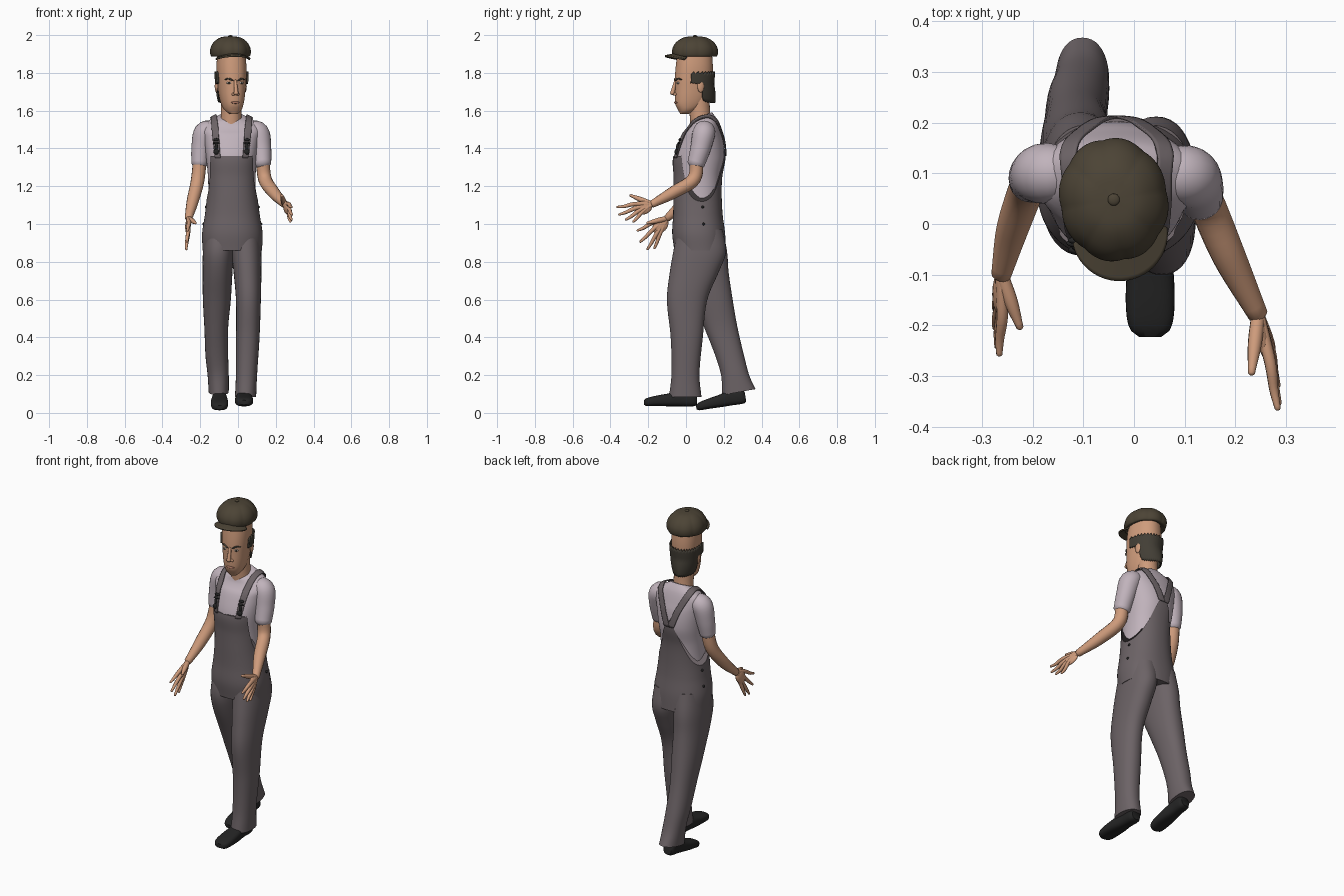
import bpy, bmesh
from math import sin, cos, pi, radians, copysign
from mathutils import Vector, Matrix
from mathutils.bvhtree import BVHTree

if "Cube" in bpy.data.objects:
    bpy.data.objects.remove(bpy.data.objects["Cube"])


def material(name, r, g, b):
    m = bpy.data.materials.new(name)
    m.use_nodes = True
    m.diffuse_color = (r, g, b, 1)
    m.node_tree.nodes["Principled BSDF"].inputs["Base Color"].default_value = (r, g, b, 1)
    return m


DENIM = material("grey overalls", .15, .125, .133)
SHIRT = material("pale lilac shirt", .53, .45, .50)
SKIN = material("skin", .62, .33, .20)
LIP = material("lips", .42, .19, .13)
HAIR = material("dark hair", .055, .048, .036)
CAP = material("brown cap", .072, .057, .036)
BLACK = material("black leather", .018, .018, .018)
WHITE = material("eye white", .6, .55, .5)


def finish(name, bm, mat, matrix=None):
    bmesh.ops.recalc_face_normals(bm, faces=bm.faces)
    me = bpy.data.meshes.new(name)
    bm.to_mesh(me)
    bm.free()
    me.materials.append(mat)
    for p in me.polygons:
        p.use_smooth = True
    me.set_sharp_from_angle(angle=radians(50))
    ob = bpy.data.objects.new(name, me)
    bpy.context.collection.objects.link(ob)
    if matrix:
        ob.matrix_world = matrix
    return ob


def grid(name, f, m, n, mat, wrap=True, caps=True, matrix=None, thick=0):
    """Skin a function f(u, v), with u around and v along."""
    bm = bmesh.new()
    cols = m if wrap else m + 1
    rows = [[bm.verts.new(f(i / m, j / n)) for i in range(cols)] for j in range(n + 1)]
    for a, b in zip(rows, rows[1:]):
        for i in range(m):
            k = (i + 1) % cols
            bm.faces.new((a[i], a[k], b[k], b[i]))
    if wrap and caps:
        bm.faces.new(rows[0])
        bm.faces.new(rows[-1])
    ob = finish(name, bm, mat, matrix)
    if thick:
        s = ob.modifiers.new("thickness", "SOLIDIFY")
        s.thickness, s.offset = thick, 0
    return ob


def at(rows, z):
    """Smooth value of the rows (key, values...) at key z."""
    i = 0
    while i < len(rows) - 2 and z > rows[i + 1][0]:
        i += 1
    a, b = rows[i], rows[i + 1]
    p, q = rows[max(i - 1, 0)], rows[min(i + 2, len(rows) - 1)]
    h = b[0] - a[0]
    t = min(max((z - a[0]) / h, 0), 1)
    out = []
    for k in range(1, len(a)):
        s0 = (b[k] - p[k]) / (b[0] - p[0]) * h
        s1 = (q[k] - a[k]) / (q[0] - a[0]) * h
        out.append(a[k] * (1 + 2 * t) * (1 - t) ** 2 + s0 * t * (1 - t) ** 2
                   + b[k] * t * t * (3 - 2 * t) + s1 * t * t * (t - 1))
    return out


def surf(rows, phi, z, off=0, power=.9, tilt=None):
    """Point on a lofted body; phi is the angle from the front."""
    cx, cy, rx, ry = at(rows, z)
    s, c = sin(phi), cos(phi)
    dy = -(ry + off) * copysign(abs(c) ** power, c)
    lift = dy * tilt(z) if tilt else 0
    return (cx + (rx + off) * copysign(abs(s) ** power, s), cy + dy, z + lift)


def body(name, rows, mat, m=40, n=30, lo=None, hi=None, matrix=None, off=0, **kw):
    lo = lo or (lambda p: rows[0][0])
    hi = hi or (lambda p: rows[-1][0])

    def f(u, v):
        p = (u * 2 - 1) * pi
        return surf(rows, p, lo(p) * (1 - v) + hi(p) * v, off, **kw)
    return grid(name, f, m, n, mat, matrix=matrix)


def tube(name, pts, mat, matrix=None, sides=14):
    """Round limb through points (x, y, z, radius)."""
    keyed = [(i,) + tuple(p) for i, p in enumerate(pts)]
    n, top = 6 * (len(pts) - 1), len(pts) - 1
    mids = [at(keyed, j / n * top) for j in range(n + 1)]
    rings, prev, x = [], None, None
    for j, c in enumerate(mids):
        t = (Vector(mids[min(j + 1, n)][:3]) - Vector(mids[max(j - 1, 0)][:3])).normalized()
        x = t.orthogonal() if prev is None else prev.rotation_difference(t) @ x
        x.normalize()
        prev = t
        rings.append((Vector(c[:3]), x.copy(), t.cross(x), c[3], t))
    a, b = rings[0], rings[-1]
    rings.insert(0, (a[0] - a[4] * a[3] * .5, a[1], a[2], a[3] * .5, a[4]))
    rings.append((b[0] + b[4] * b[3] * .5, b[1], b[2], b[3] * .5, b[4]))

    def f(u, v):
        o, e, g, r, _ = rings[round(v * (len(rings) - 1))]
        return o + (e * cos(2 * pi * u) + g * sin(2 * pi * u)) * r
    return grid(name, f, sides, len(rings) - 1, mat, matrix=matrix)


def ball(name, matrix, mat):
    bm = bmesh.new()
    bmesh.ops.create_uvsphere(bm, u_segments=16, v_segments=10, radius=1)
    return finish(name, bm, mat, matrix)


def placed(loc, scale):
    return Matrix.Translation(loc) @ Matrix.Diagonal((*scale, 1))


# Torso: one lofted form shared by the shirt and the overalls
TORSO = [(.86, -.03, .075, .15, .13), (.95, -.03, .067, .153, .133), (1.05, -.03, .063, .138, .124),
         (1.15, -.031, .061, .127, .121), (1.25, -.033, .063, .126, .122),
         (1.35, -.034, .07, .135, .132), (1.45, -.034, .083, .148, .112),
         (1.51, -.034, .09, .158, .085), (1.545, -.035, .09, .12, .068),
         (1.56, -.036, .085, .085, .06), (1.57, -.036, .083, .062, .055)]
tilt = lambda z: max(0, min(1, (z - 1.48) / .09)) * .4
shirt = body("shirt", TORSO, SHIRT, 64, 40, lo=lambda p: 1.05, tilt=tilt)

# Overalls: bib in front, low under the arms, pointed panel at the back
EDGE = [(0, 1.36), (46, 1.36), (50, 1.355), (57, 1.27), (70, 1.17), (95, 1.12), (125, 1.15),
        (150, 1.24), (165, 1.33), (180, 1.4)]
body("overalls_top", TORSO, DENIM, 120, 36, hi=lambda p: at(EDGE, abs(p) * 180 / pi)[0], off=.007)
LEFT_LEG = [(.085, .04, -.004, .056, .086), (.2, .045, -.003, .056, .074), (.4, .052, .004, .062, .085),
            (.6, .055, .006, .066, .107), (.75, .05, .045, .074, .13), (.85, .044, .072, .08, .14),
            (.97, .035, .075, .08, .12)]
RIGHT_LEG = [(.11, -.102, .28, .053, .088), (.2, -.105, .26, .056, .074), (.3, -.112, .232, .06, .076),
             (.45, -.115, .185, .063, .088), (.6, -.112, .14, .074, .107), (.75, -.108, .095, .079, .13),
             (.85, -.104, .078, .082, .14), (.97, -.095, .075, .08, .12)]
body("left_trouser_leg", LEFT_LEG, DENIM)
body("right_trouser_leg", RIGHT_LEG, DENIM, tilt=lambda z: max(0, .2 - z) * 2)

# Straps laid on the shirt, with buckles and hip buttons
tree = BVHTree.FromPolygons([v.co for v in shirt.data.vertices],
                            [p.vertices[:] for p in shirt.data.polygons])
STRAP = [(0, .076, -.06, 1.35), (1, .08, -.02, 1.44), (2, .09, .03, 1.53), (3, .094, .09, 1.57),
         (4, .08, .15, 1.53), (5, .045, .19, 1.45), (6, .012, .2, 1.36)]
for side, word in ((1, "left"), (-1, "right")):
    def strap(u, v, side=side):
        x, y, z = at(STRAP, v * 6)
        spot = Vector((-.034 + side * (x + (u - .5) * .036), y, z))
        co, normal, _, _ = tree.find_nearest(spot)
        return co + normal * .009
    grid(word + "_strap", strap, 6, 48, DENIM, wrap=False, thick=.006)
    hook = Vector(strap(.5, .12))
    for part, dz, size in (("slide", .012, (.019, .008, .006)), ("hook", -.01, (.009, .008, .022)),
                           ("button", -.034, (.015, .009, .015)), ("loop", .03, (.016, .007, .008))):
        ball(f"{word}_buckle_{part}", placed(hook + Vector((0, -.005 - dz * -.3, dz)), size), BLACK)
    for z in (1.0, 1.09):
        ball(word + "_hip_button", placed(surf(TORSO, side * radians(100), z, .008), (.007,) * 3), BLACK)

# Sleeves and bare arms
tube("left_sleeve", [(.06, .1, 1.49, .05), (.105, .095, 1.482, .06), (.122, .077, 1.4, .054),
                     (.13, .052, 1.315, .046)], SHIRT, sides=24)
tube("right_sleeve", [(-.13, .1, 1.49, .05), (-.174, .1, 1.482, .06), (-.195, .095, 1.4, .052),
                      (-.204, .085, 1.315, .043)], SHIRT, sides=24)
tube("left_arm", [(.13, .055, 1.36, .036), (.142, .043, 1.24, .036), (.188, -.065, 1.168, .033),
                  (.245, -.18, 1.105, .02)], SKIN)
tube("right_arm", [(-.2, .09, 1.36, .036), (-.214, .065, 1.23, .036), (-.24, -.01, 1.12, .032),
                   (-.262, -.1, 1.03, .02)], SKIN)


def hand(word, wrist, tips, thumb):
    w = Vector(wrist)
    tips = [Vector(t) for t in tips]
    mid = sum(tips, Vector()) / 4 - w
    along = mid.normalized()
    normal = (tips[0] - w).cross(tips[3] - w).normalized()
    across = normal.cross(along)
    basis = Matrix((along * .05, across * .036, normal * .015)).transposed().to_4x4()
    ball(word + "_palm", Matrix.Translation(w + mid * .3) @ basis, SKIN)
    for name, t, bend in zip(("index", "middle", "ring", "little"), tips, (.008, .006, .006, .008)):
        knuckle = w + (t - w) * .5 + Vector((.004, 0, bend))
        tube(f"{word}_{name}_finger", [(*w, .013), (*knuckle, .0115), (*(w + (t - w) * .8), .009),
                                       (*t, .006)], SKIN, sides=10)
    t = Vector(thumb)
    tube(word + "_thumb", [(*w, .014), (*(w + (t - w) * .5), .014), (*t, .007)], SKIN, sides=10)


hand("left", (.245, -.18, 1.105), [(.284, -.365, 1.09), (.286, -.355, 1.05), (.284, -.32, 1.022),
                                   (.278, -.28, 1.012)], (.232, -.295, 1.152))
hand("right", (-.262, -.1, 1.03), [(-.266, -.258, .965), (-.27, -.243, .905), (-.274, -.205, .865),
                                   (-.274, -.168, .87)], (-.225, -.205, 1.005))

# Shoes, lofted from heel to toe
SHOE = [(0, 0, .035, .026, .028), (.015, 0, .04, .036, .04), (.08, 0, .042, .038, .042),
        (.15, 0, .034, .046, .034), (.22, 0, .028, .048, .027), (.265, 0, .022, .04, .021),
        (.28, 0, .02, .022, .012)]
for word, loc, pitch, size in (("left", (.032, .057, .035), 0, 1), ("right", (-.098, .32, .052), 9, .95)):
    body(word + "_shoe", SHOE, BLACK, 28, 24, power=.7, matrix=Matrix.Translation(loc)
         @ Matrix.Rotation(radians(90 + pitch), 4, "X") @ Matrix.Scale(size, 4))

# Head, turned slightly to its left
HEAD = Matrix.Translation((-.036, .05, 0)) @ Matrix.Rotation(radians(12), 4, "Z")
SKULL = [(1.583, 0, -.06, .022, .022), (1.6, 0, -.048, .042, .043), (1.63, 0, -.03, .056, .076),
         (1.67, 0, -.02, .065, .09), (1.72, 0, -.013, .071, .097), (1.78, 0, -.009, .076, .1),
         (1.84, 0, -.006, .077, .098), (1.92, 0, -.004, .07, .09)]
tube("neck", [(-.036, .085, 1.51, .062), (-.036, .075, 1.57, .055), (-.036, .068, 1.68, .055)], SKIN, sides=24)
body("head", SKULL, SKIN, matrix=HEAD)
HAIRLINE = [(75, 1.745), (92, 1.74), (102, 1.74), (112, 1.665), (130, 1.645), (180, 1.64)]


def hair(u, v):
    deg = 75 + u * 210
    back = min(deg, 360 - deg)
    low = at(HAIRLINE, back)[0] + .005 * (round(u * 60) % 2)
    top = 1.795 + .006 * (round(u * 60) % 3)
    x, y, z = surf(SKULL, radians(deg), low + (top - low) * v, .007)
    return x, y + .04 * max(0, (back - 100) / 80) * max(0, (1.74 - z) / .1), z


grid("hair", hair, 60, 10, HAIR, wrap=False, matrix=HEAD, thick=.009)
tube("nose", [(0, -.107, 1.76, .007), (0, -.118, 1.72, .01), (0, -.125, 1.69, .013)], SKIN, HEAD)
for s, word in ((1, "left"), (-1, "right")):
    ball(word + "_nostril", HEAD @ placed((s * .012, -.112, 1.687), (.009, .011, .008)), SKIN)
    ball(word + "_ear", HEAD @ placed((s * .077, .012, 1.73), (.009, .018, .034)), SKIN)
    for part, off, size, mat in (("eye", -.001, (.014, .006, .006), WHITE),
                                 ("iris", .004, (.0055, .003, .0055), HAIR)):
        ball(f"{word}_{part}", HEAD @ placed(surf(SKULL, s * radians(24), 1.747, off), size), mat)
    tube(word + "_brow", [(*surf(SKULL, s * radians(d), z, .001), r) for d, z, r in
                          ((9, 1.759, .004), (24, 1.769, .005), (42, 1.765, .003))], HAIR, HEAD, 8)
tube("lips", [(*surf(SKULL, radians(d), 1.643, .0), r) for d, r in
              ((-20, .002), (-8, .006), (8, .006), (20, .002))], LIP, HEAD, 8)

# Flat cap with eight puffed panels, a peak and a button
CROWN = [(0, .7, 1.895), (1, .92, 1.886), (2, 1.0, 1.905), (3, .97, 1.935), (4, .8, 1.965),
         (5, .48, 1.988), (6, .03, 1.994)]


def crown(u, v):
    r, z = at(CROWN, v * 6)
    a = 2 * pi * u
    r *= 1 - .035 * (1 - abs(sin(4 * a)))
    return r * .108 * sin(a), -r * .123 * cos(a), z


def peak(u, v):
    a = radians((u - .5) * 108)
    reach = .095 + v * .066 * cos(a * 1.4) ** .6
    return reach * sin(a) * .92, -reach * cos(a), 1.903 - .028 * sin(a) ** 2 - .014 * v


LID = Matrix.Translation((-.04, .048, 0)) @ Matrix.Rotation(radians(10), 4, "Z")
grid("cap_crown", crown, 96, 30, CAP, matrix=LID)
grid("cap_peak", peak, 24, 8, CAP, wrap=False, matrix=LID, thick=.009)
ball("cap_button", LID @ placed((0, 0, 1.994), (.012, .012, .006)), CAP)
